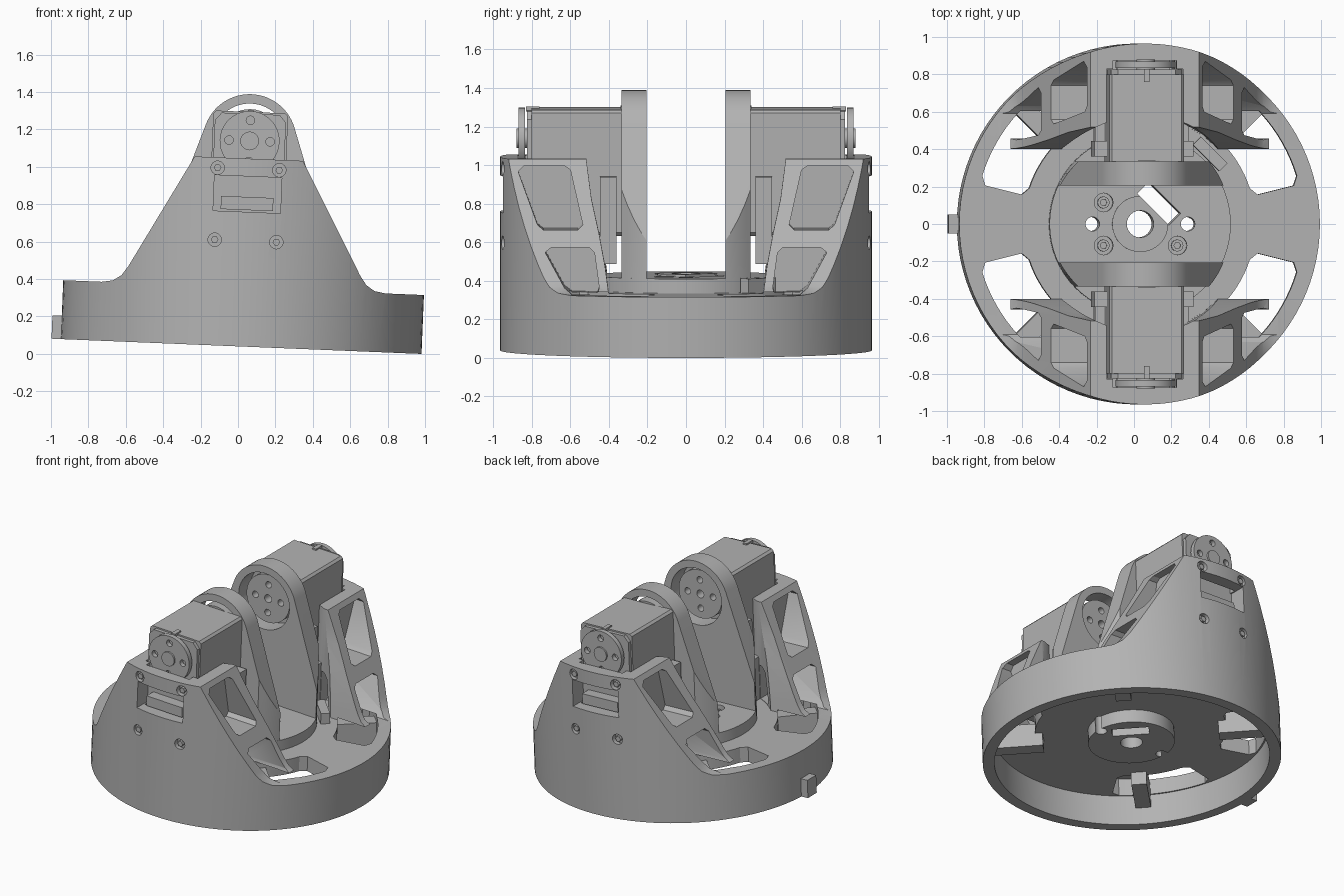
import bpy, bmesh
from math import sin, cos, radians, pi, atan
from mathutils import Matrix

cube = bpy.data.objects.get("Cube")
if cube:
    bpy.data.objects.remove(cube)

grey = bpy.data.materials.new("plain_grey")
grey.use_nodes = True
grey.diffuse_color = (0.45, 0.45, 0.45, 1)
grey.node_tree.nodes["Principled BSDF"].inputs["Base Color"].default_value = (0.45, 0.45, 0.45, 1)
parts = []


def prism(name, pts, axis, a, b, keep=True):
    """Extrude a 2D outline along an axis from a to b."""
    place = {"x": lambda u, v, w: (w, u, v),
             "y": lambda u, v, w: (u, w, v),
             "z": lambda u, v, w: (u, v, w)}[axis]
    bm = bmesh.new()
    rings = [[bm.verts.new(place(u, v, w)) for u, v in pts] for w in (a, b)]
    n = len(pts)
    bm.faces.new(rings[0])
    bm.faces.new(rings[1])
    for i in range(n):
        j = (i + 1) % n
        bm.faces.new((rings[0][i], rings[0][j], rings[1][j], rings[1][i]))
    bmesh.ops.recalc_face_normals(bm, faces=bm.faces)
    mesh = bpy.data.meshes.new(name)
    bm.to_mesh(mesh)
    bm.free()
    mesh.materials.append(grey)
    ob = bpy.data.objects.new(name, mesh)
    bpy.context.collection.objects.link(ob)
    if keep:
        parts.append(ob)
    return ob


def circle(r, u=0, v=0, n=24):
    return [(u + r * cos(2 * pi * i / n), v + r * sin(2 * pi * i / n)) for i in range(n)]


def rect(u0, u1, v0, v1):
    return [(u0, v0), (u1, v0), (u1, v1), (u0, v1)]


def turned(pts, degrees):
    c, s = cos(radians(degrees)), sin(radians(degrees))
    return [(u * c - v * s, u * s + v * c) for u, v in pts]


def polar(r, degrees):
    return (r * cos(radians(degrees)), r * sin(radians(degrees)))


def mirrored(half):
    return half + [(-u, v) for u, v in reversed(half)]


def carve(ob, pts, axis, a, b, operation="DIFFERENCE"):
    """Cut an extruded outline from a part, or keep only what is inside it."""
    cutter = prism("cutter", pts, axis, a, b, keep=False)
    cutter.hide_render = True
    mod = ob.modifiers.new("cut", "BOOLEAN")
    mod.operation, mod.solver, mod.object = operation, "EXACT", cutter
    bpy.context.view_layer.objects.active = ob
    bpy.ops.object.modifier_apply(modifier=mod.name)
    bpy.data.objects.remove(cutter)


# Base shell: a cylinder trimmed to a low ring with a tall wing front and back
base = prism("base_shell", circle(0.965, n=96), "z", 0, 1.005)
carve(base, mirrored([(1.1, -0.1), (1.1, 0.315), (0.76, 0.315), (0.70, 0.325),
                      (0.655, 0.355), (0.62, 0.405), (0.29, 1.005), (0.28, 1.1)]),
      "y", -1.2, 1.2, "INTERSECT")
carve(base, circle(0.89, n=96), "z", -0.1, 0.21)
carve(base, circle(0.58, n=64), "z", 0.315, 1.2)
# Open the space between the wings down to the deck
carve(base, mirrored([(0.40, 0.315), (0.42, 0.46), (0.45, 0.62), (0.49, 0.80), (0.53, 1.1)]),
      "x", -1.1, 1.1)

# Deck windows
window = [polar(0.88, 17 + 38 * i / 12) for i in range(13)]
window += [polar(0.85, 58), polar(0.65, 58)]
window += [polar(0.62, 55 - 37 * i / 10) for i in range(11)]
window += [polar(0.65, 14), polar(0.85, 14)]
for sx in (1, -1):
    for sy in (1, -1):
        carve(base, [(x * sx, y * sy) for x, y in window], "z", 0.1, 0.33)

# Wing pockets, motor slots, cable windows and screw holes
upper = [(0.84, 0.97), (0.87, 0.94), (0.77, 0.67), (0.74, 0.645),
         (0.56, 0.645), (0.535, 0.67), (0.60, 0.95), (0.63, 0.97)]
lower = [(0.70, 0.555), (0.73, 0.53), (0.63, 0.35), (0.59, 0.318),
         (0.46, 0.318), (0.45, 0.35), (0.475, 0.53), (0.50, 0.555)]
for s in (1, -1):
    for half_width, depth in ((0.205, 0.83), (0.17, 0.875)):
        near, far = sorted((0.4 * s, depth * s))
        carve(base, rect(-half_width, half_width, 0.33, 1.2), "y", near, far)
    for pocket in (upper, lower):
        outline = [(y * s, z) for y, z in pocket]
        carve(base, outline, "x", 0.255, 1.1)
        carve(base, outline, "x", -1.1, -0.255)
    near, far = sorted((0.8 * s, 1.1 * s))
    carve(base, rect(-0.18, 0.18, 0.72, 0.91), "y", near, far)
    for x in (-0.165, 0.165):
        for z in (0.565, 0.95):
            near, far = sorted((0.92 * s, 1.1 * s))
            carve(base, circle(0.036, x, z, 16), "y", near, far)
            # Screw head in the hole
            near, far = sorted((0.91 * s, 0.945 * s))
            prism("wing_screw", circle(0.02, x, z, 6), "y", near, far)

# Diagonal beams under the deck windows
for angle in (45, 135, 225, 315):
    prism("deck_beam", turned(rect(0.57, 0.90, -0.05, 0.05), angle), "z", 0.12, 0.28)

# Stop block on the deck, and locating tab on the ring
prism("stop_block", turned(rect(0.50, 0.56, -0.10, 0.10), 45), "z", 0.31, 0.39)
prism("ring_tab", rect(-1.015, -0.94, -0.05, 0.05), "z", 0, 0.125)

# Turntable with its hub under the deck
table = prism("turntable", circle(0.485, n=64), "z", 0.30, 0.39)
hub = prism("turntable_hub", circle(0.28, n=48), "z", 0.12, 0.215)
cap = prism("turntable_cap", circle(0.15, n=40), "z", 0.385, 0.40)
slot = [(x + 0.10, y + 0.11) for x, y in turned(rect(-0.12, 0.12, -0.045, 0.045), -45)]
for ob in (base, table, hub, cap):
    carve(ob, circle(0.072), "z", 0.05, 0.5)
    carve(ob, slot, "z", 0.05, 0.5)
for x in (-0.255, 0.255):
    for ob in (base, table, hub):
        carve(ob, circle(0.038, x, 0, 16), "z", 0.05, 0.5)
for x, y in ((-0.195, 0.115), (-0.195, -0.115), (0.2, -0.115)):
    carve(table, circle(0.05, x, y, 16), "z", 0.34, 0.5)
    screw = prism("turntable_screw", circle(0.032, x, y, 16), "z", 0.335, 0.37)
    carve(screw, circle(0.018, x, y, 6), "z", 0.35, 0.5)

# Arm outline: round head flaring down to the turntable edge
AXIS = 1.10
flare = 0.34
tilt = atan(flare)
arc = [(0.25 * cos(a), AXIS + 0.25 * sin(a))
       for a in (tilt + (pi - 2 * tilt) * i / 32 for i in range(33))]
foot = arc[0][0] + flare * (arc[0][1] - 0.37)
arm_outline = [(foot, 0.37)] + arc + [(-foot, 0.37)]

# Motor body, and its end cover with larger cut corners
motor_outline = mirrored([(0.18, 0.60), (0.20, 0.62), (0.20, 1.24), (0.185, 1.255)])
cover_outline = mirrored([(0.16, 0.64), (0.19, 0.67), (0.19, 1.205), (0.155, 1.245)])


def horn(name, r, spread, a, b):
    ob = prism(name, circle(r, 0, AXIS, 40), "y", a, b)
    for k in range(4):
        u, v = polar(spread, 90 * k)
        carve(ob, circle(0.023, u, AXIS + v, 14), "y", a - 0.01, b + 0.01)
    carve(ob, circle(0.028, 0, AXIS, 14), "y", a - 0.01, b + 0.01)


for s, side in ((1, "back"), (-1, "front")):
    def span(a, b):
        return sorted((a * s, b * s))

    arm = prism(side + "_arm", arm_outline, "y", *span(0.205, 0.335))
    carve(arm, circle(0.484, n=64), "z", 0.2, 1.5, "INTERSECT")
    carve(arm, circle(0.20, 0, AXIS, 48), "y", *span(0.1, 0.5))
    prism(side + "_motor", motor_outline, "y", *span(0.335, 0.80))
    prism(side + "_motor_cover", cover_outline, "y", *span(0.79, 0.825))
    # Bracket around the motor, and its mount on the deck
    prism(side + "_motor_bracket", rect(-0.265, 0.265, 0.46, 0.91), "y", *span(0.36, 0.445))
    prism(side + "_motor_mount", rect(-0.25, 0.25, 0.30, 0.61), "y", *span(0.42, 0.56))
    horn(side + "_drive_horn", 0.17, 0.10, *span(0.25, 0.34))
    horn(side + "_idler_horn", 0.16, 0.11, *span(0.835, 0.868))
    prism(side + "_idler_hub", circle(0.05, 0, AXIS, 20), "y", *span(0.82, 0.88))
    # Cable socket behind the wing window
    prism(side + "_cable_socket", rect(-0.14, 0.14, 0.73, 0.80), "y", *span(0.82, 0.90))
    prism(side + "_motor_key", rect(-0.015, 0.015, 1.24, 1.265), "y", *span(0.76, 0.83))

# Lean the whole assembly slightly and stand it on the floor
lean = radians(2.35)
pose = Matrix.Translation((0.017, 0, 0.965 * sin(lean))) @ Matrix.Rotation(lean, 4, "Y")
bpy.ops.object.select_all(action="DESELECT")
for ob in parts:
    ob.data.transform(pose)
    ob.select_set(True)
bpy.context.view_layer.objects.active = base
bpy.ops.object.shade_smooth_by_angle(angle=radians(30))
